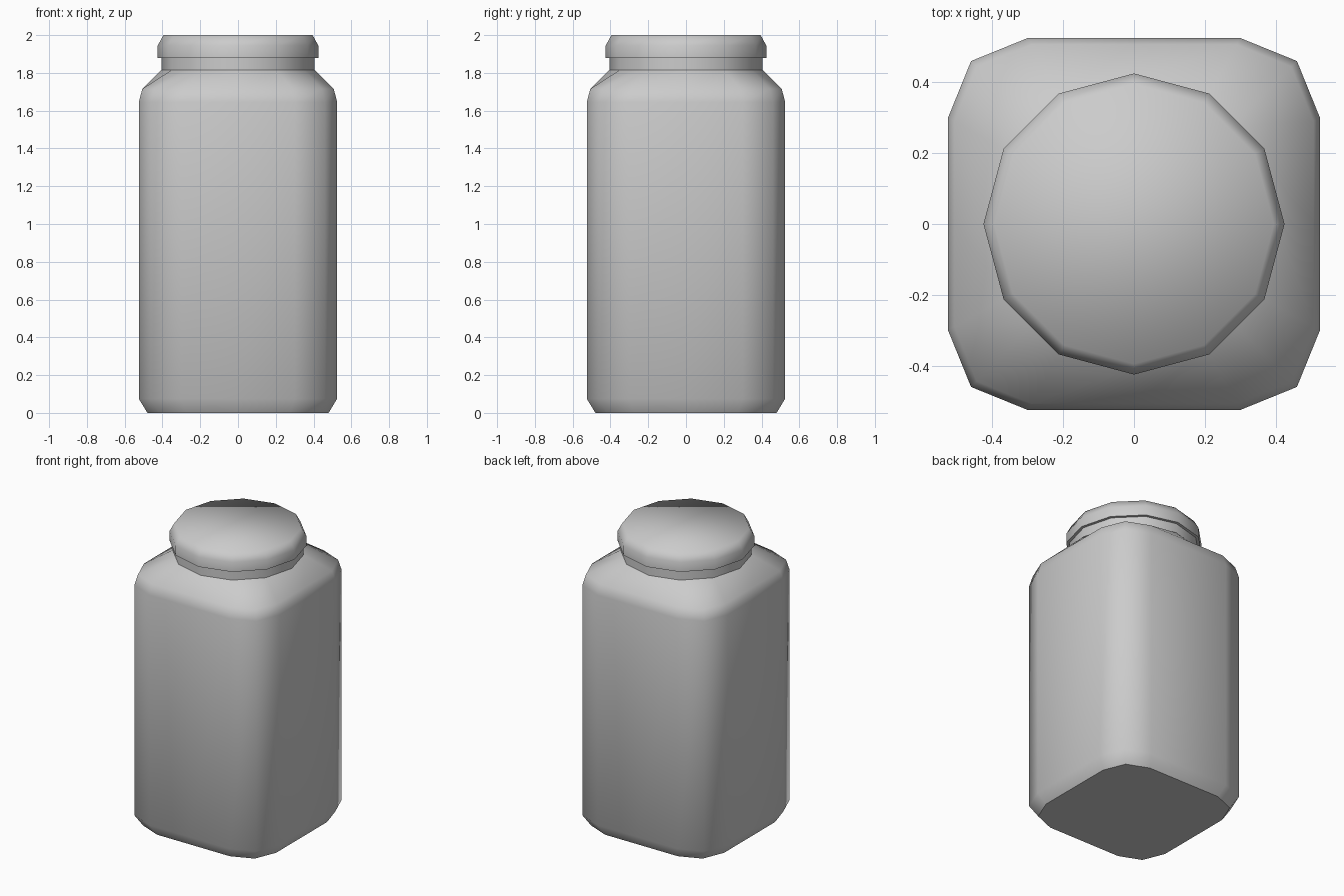
import bpy, bmesh, math

if "Cube" in bpy.data.objects:
    bpy.data.objects.remove(bpy.data.objects["Cube"])


def loft(name, rings, smooth_angle):
    """Skin a stack of equal-length rings and cap both ends."""
    bm = bmesh.new()
    loops = [[bm.verts.new(p) for p in ring] for ring in rings]
    n = len(loops[0])
    for lo, hi in zip(loops, loops[1:]):
        for i in range(n):
            j = (i + 1) % n
            bm.faces.new((lo[i], lo[j], hi[j], hi[i]))
    bm.faces.new(loops[0][::-1])
    bm.faces.new(loops[-1])
    bmesh.ops.recalc_face_normals(bm, faces=bm.faces)
    mesh = bpy.data.meshes.new(name)
    bm.to_mesh(mesh)
    bm.free()
    obj = bpy.data.objects.new(name, mesh)
    bpy.context.collection.objects.link(obj)
    bpy.ops.object.select_all(action='DESELECT')
    obj.select_set(True)
    bpy.context.view_layer.objects.active = obj
    bpy.ops.object.shade_smooth_by_angle(angle=math.radians(smooth_angle))
    return obj


def four_way(quarter, z):
    """Repeat a quarter outline around the z axis."""
    pts = []
    for _ in range(4):
        pts += [(x, y, z) for x, y in quarter]
        quarter = [(-y, x) for x, y in quarter]
    return pts


def square_ring(half, z):
    k = half / 0.525
    return four_way([(half, 0), (half, 0.30 * k), (0.46 * k, 0.46 * k), (0.30 * k, half)], z)


def neck_ring(r, z):
    # twelve-sided outline with an extra point on each diagonal edge
    angles = [(0, 1), (30, 1), (45, math.cos(math.radians(15))), (60, 1)]
    return four_way([(r * k * math.cos(math.radians(a)), r * k * math.sin(math.radians(a)))
                     for a, k in angles], z)


def round_ring(r, z):
    return [(r * math.cos(i * math.pi / 6), r * math.sin(i * math.pi / 6), z) for i in range(12)]


# Rounded-square jar with shoulder and short neck
body = [square_ring(h, z) for h, z in ((0.48, 0), (0.525, 0.075), (0.525, 1.645), (0.507, 1.715))]
body += [neck_ring(0.406, 1.815), neck_ring(0.406, 1.89)]
loft("jar_body", body, 50)

# Twelve-sided lid with a bevelled top edge
loft("lid", [round_ring(r, z) for r, z in ((0.425, 1.88), (0.425, 1.945), (0.395, 2.0))], 75)
